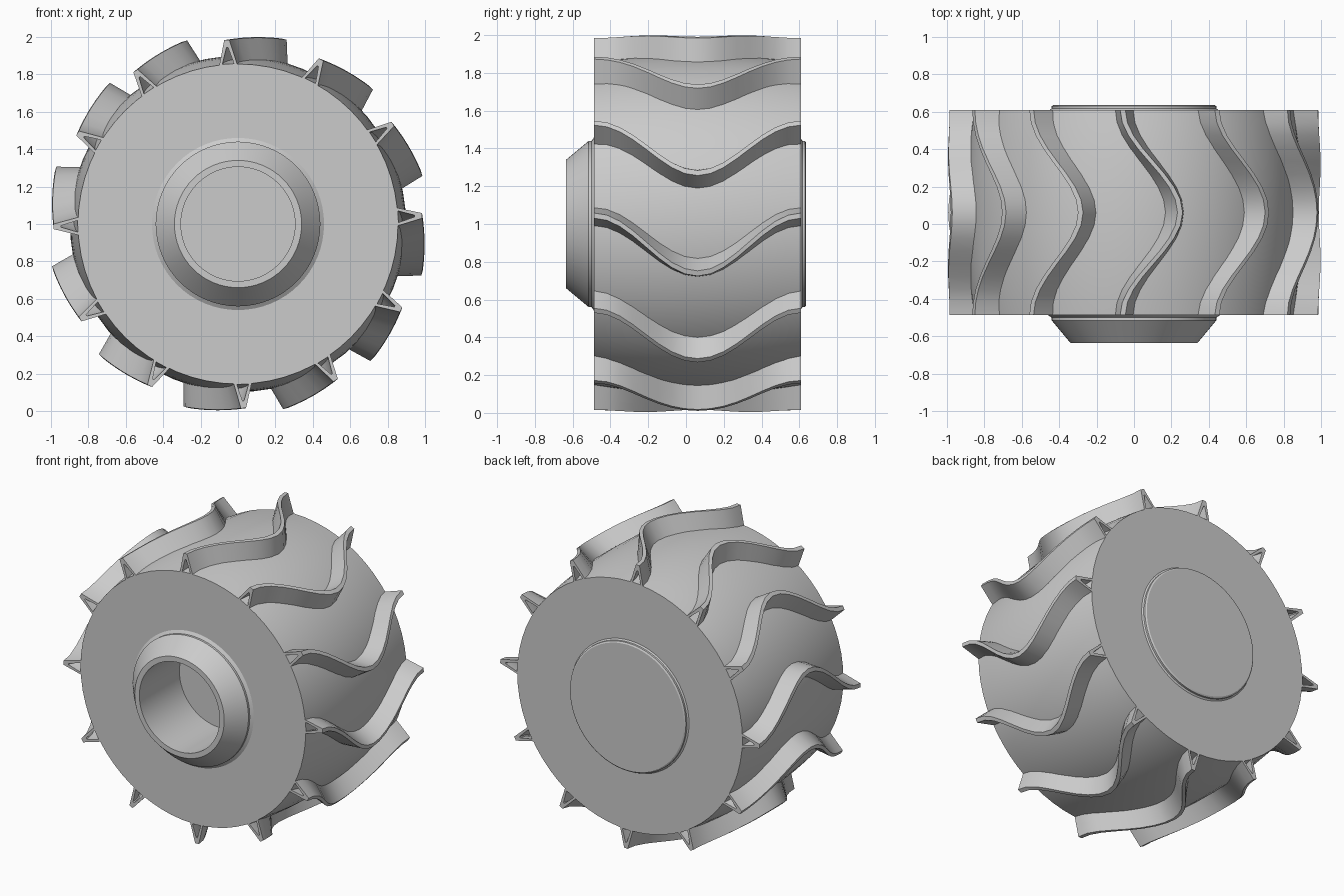
import bpy
import bmesh
from math import sin, cos, pi, radians

cube = bpy.data.objects.get("Cube")
if cube:
    bpy.data.objects.remove(cube, do_unlink=True)

gray = bpy.data.materials.new("plain gray")
gray.use_nodes = True
gray.diffuse_color = (0.6, 0.6, 0.6, 1)
gray.node_tree.nodes["Principled BSDF"].inputs["Base Color"].default_value = (0.6, 0.6, 0.6, 1)

FRONT, BACK = -0.487, 0.61
MID, HALF = (FRONT + BACK) / 2, (BACK - FRONT) / 2


def polar(r, y, angle):
    return (r * cos(angle), y, 1 + r * sin(angle))


def finish(bm, name, angle=30):
    mesh = bpy.data.meshes.new(name)
    bm.to_mesh(mesh)
    bm.free()
    mesh.materials.append(gray)
    obj = bpy.data.objects.new(name, mesh)
    bpy.context.collection.objects.link(obj)
    bpy.ops.object.select_all(action='DESELECT')
    obj.select_set(True)
    bpy.context.view_layer.objects.active = obj
    bpy.ops.object.shade_smooth_by_angle(angle=radians(angle))
    return obj


def lathe(name, profile, steps=64):
    """Spin (radius, y) points around the wheel axis."""
    bm = bmesh.new()
    rings = [[bm.verts.new(polar(r, y, 2 * pi * j / steps)) for j in range(steps)]
             for r, y in profile]
    for a, b in zip(rings, rings[1:]):
        for j in range(steps):
            k = (j + 1) % steps
            bm.faces.new((a[j], b[j], b[k], a[k]))
    bmesh.ops.remove_doubles(bm, verts=bm.verts, dist=1e-5)
    return finish(bm, name)


def body_radius(t):
    return 0.855 + 0.043 * (1 - t * t)


# Barrel shaped body with a narrow rim at each end
barrel = [(body_radius(t), MID + t * HALF) for t in [i / 6 - 1 for i in range(13)]]
lathe("wheel_body", [(0.4, FRONT), (0.84, FRONT)] + barrel + [(0.84, BACK), (0.4, BACK)])

# Front hub with a deep bore
lathe("front_hub", [(0, -0.2), (0.305, -0.2), (0.305, -0.635), (0.34, -0.635),
                    (0.44, -0.515), (0.44, -0.5), (0.46, FRONT)])

# Shallow cap on the back
lathe("back_cap", [(0.45, BACK), (0.44, 0.617), (0.44, 0.63), (0.43, 0.636), (0, 0.636)])


def tread_rib(name, start, steps=16):
    """Hollow triangular rib that swings sideways at mid width."""
    bm = bmesh.new()
    rings = []
    for i in range(steps + 1):
        t = 2 * i / steps - 1
        y = MID + t * HALF
        swing = (1 + cos(pi * t)) / 2
        centre = start - 17.5 * swing
        base = body_radius(t) - 0.01
        tip = 0.985 + 0.033 * swing
        section = [(-3.4, base), (-0.8, tip), (0.8, tip), (3.4, base),
                   (-2.1, base + 0.012), (-0.25, tip - 0.04),
                   (0.25, tip - 0.04), (2.1, base + 0.012)]
        rings.append([bm.verts.new(polar(r, y, radians(centre + a))) for a, r in section])
    loops = [(s, (s + 1) % 4) for s in range(4)]
    for a, b in zip(rings, rings[1:]):
        for p, q in loops:
            bm.faces.new((a[p], a[q], b[q], b[p]))
            bm.faces.new((a[p + 4], b[p + 4], b[q + 4], a[q + 4]))
    for ring in (rings[0], rings[-1]):
        for p, q in loops:
            bm.faces.new((ring[p], ring[q], ring[q + 4], ring[p + 4]))
    bmesh.ops.recalc_face_normals(bm, faces=bm.faces)
    return finish(bm, name, 35)


# Ribs around the tread
for n in range(12):
    tread_rib(f"tread_rib_{n + 1}", 123.8 - 30.3 * n)
